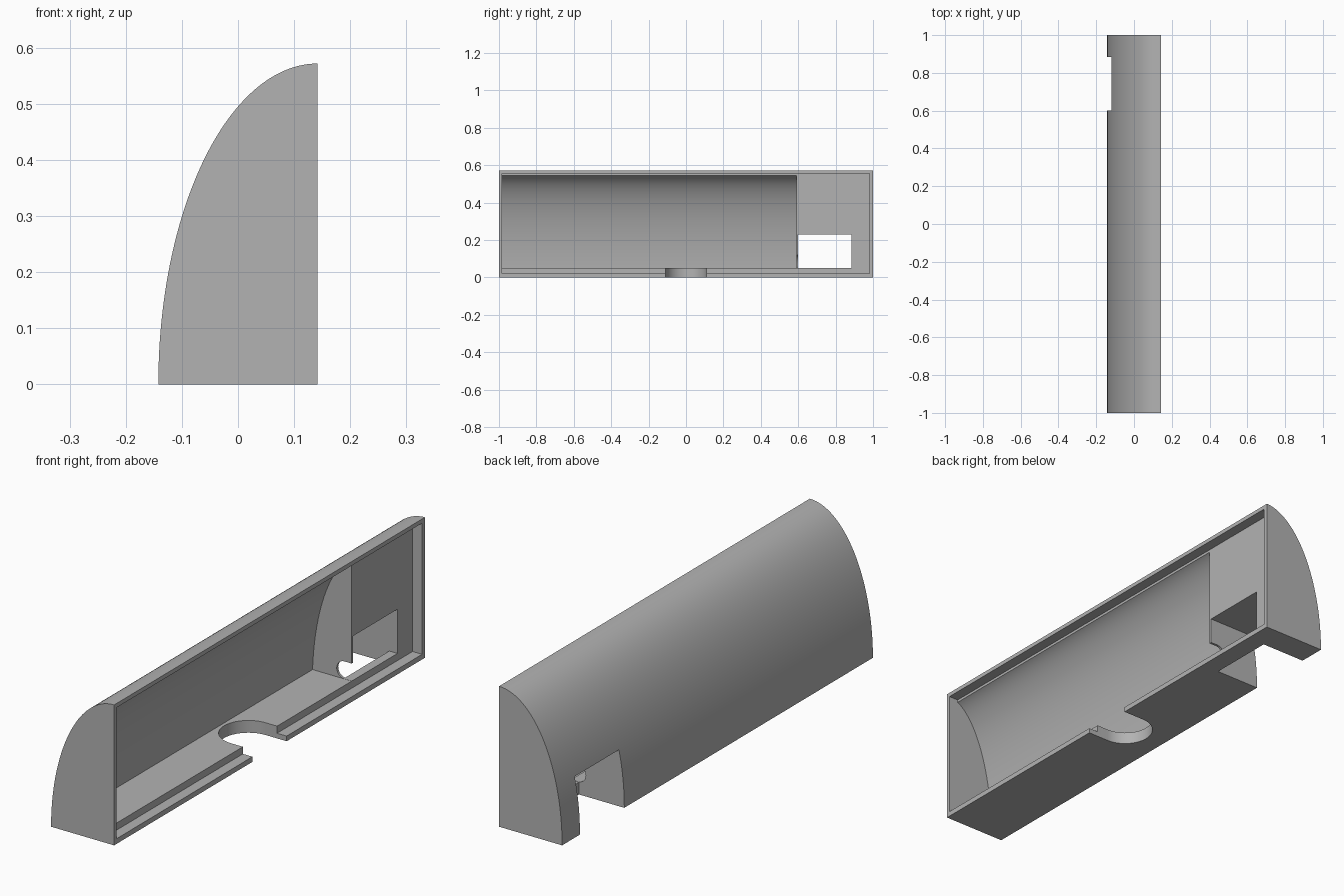
import bpy, bmesh, math

if "Cube" in bpy.data.objects:
    bpy.data.objects.remove(bpy.data.objects["Cube"])

W, H = 0.142, 0.572          # half width (x) and full height


def mesh_object(name, points, axis, lo, hi):
    """Extrude a 2D outline along y (points are x,z) or z (points are x,y)."""
    place = (lambda p, t: (p[0], t, p[1])) if axis == 'Y' else (lambda p, t: (p[0], p[1], t))
    bm = bmesh.new()
    face = bm.faces.new([bm.verts.new(place(p, lo)) for p in points])
    ext = bmesh.ops.extrude_face_region(bm, geom=[face])
    shift = (0, hi - lo, 0) if axis == 'Y' else (0, 0, hi - lo)
    bmesh.ops.translate(bm, vec=shift,
                        verts=[g for g in ext['geom'] if isinstance(g, bmesh.types.BMVert)])
    bmesh.ops.recalc_face_normals(bm, faces=bm.faces)
    me = bpy.data.meshes.new(name)
    bm.to_mesh(me)
    bm.free()
    ob = bpy.data.objects.new(name, me)
    bpy.context.collection.objects.link(ob)
    return ob


def box(name, x0, x1, y0, y1, z0, z1):
    return mesh_object(name, [(x0, z0), (x1, z0), (x1, z1), (x0, z1)], 'Y', y0, y1)


def arc(cx, cz, a, b, start, end, n):
    return [(cx + a * math.cos(start + (end - start) * i / n),
             cz + b * math.sin(start + (end - start) * i / n)) for i in range(n + 1)]


# Quarter-ellipse body
housing = mesh_object("housing", arc(W, 0, 2 * W, H, math.pi, math.pi / 2, 48) + [(W, 0)],
                      'Y', -1, 1)

# Main curved cavity with a flat floor
a, b, floor = 0.22, 0.555, 0.05
start = math.pi - math.asin(floor / b)
end = math.pi / 2 + math.asin(0.03 / a)
cavity = mesh_object("cavity_cutter", arc(W, 0, a, b, start, end, 40) + [(W - 0.03, floor)],
                     'Y', -0.985, 0.59)

# Semicircular cable slot through the thin partition
slot = arc(0.067, 0.086, 0.0355, 0.0355, math.pi / 2, 1.5 * math.pi, 20)
cable = mesh_object("cable_slot_cutter", slot + [(0.12, 0.0505), (0.12, 0.1215)],
                    'Y', 0.57, 0.62)

# Round-ended opening in the floor
u = arc(0.047, 0, 0.11, 0.11, math.pi / 2, 1.5 * math.pi, 32)
floor_cut = mesh_object("floor_opening_cutter", u + [(0.3, -0.11), (0.3, 0.11)],
                        'Z', -0.1, 0.1)

cutters = [
    cavity,
    box("cover_recess_cutter", 0.099, 0.3, -0.985, 0.982, 0.021, 0.555),
    box("rear_notch_cutter", -0.3, 0.062, 0.6, 0.885, -0.1, 0.23),
    box("rear_window_cutter", 0.03, 0.12, 0.6, 0.885, floor, 0.23),
    cable,
    floor_cut,
]

# Cut every opening and discard the cutters
bpy.context.view_layer.objects.active = housing
housing.select_set(True)
for c in cutters:
    mod = housing.modifiers.new(c.name, 'BOOLEAN')
    mod.operation, mod.solver, mod.object = 'DIFFERENCE', 'EXACT', c
    bpy.ops.object.modifier_apply(modifier=mod.name)
    bpy.data.objects.remove(c)

# Plain grey plastic
grey = bpy.data.materials.new("grey_plastic")
grey.diffuse_color = (0.45, 0.45, 0.45, 1)
grey.use_nodes = True
grey.node_tree.nodes["Principled BSDF"].inputs["Base Color"].default_value = grey.diffuse_color
housing.data.materials.clear()
housing.data.materials.append(grey)
bpy.ops.object.shade_smooth_by_angle(angle=math.radians(30))
